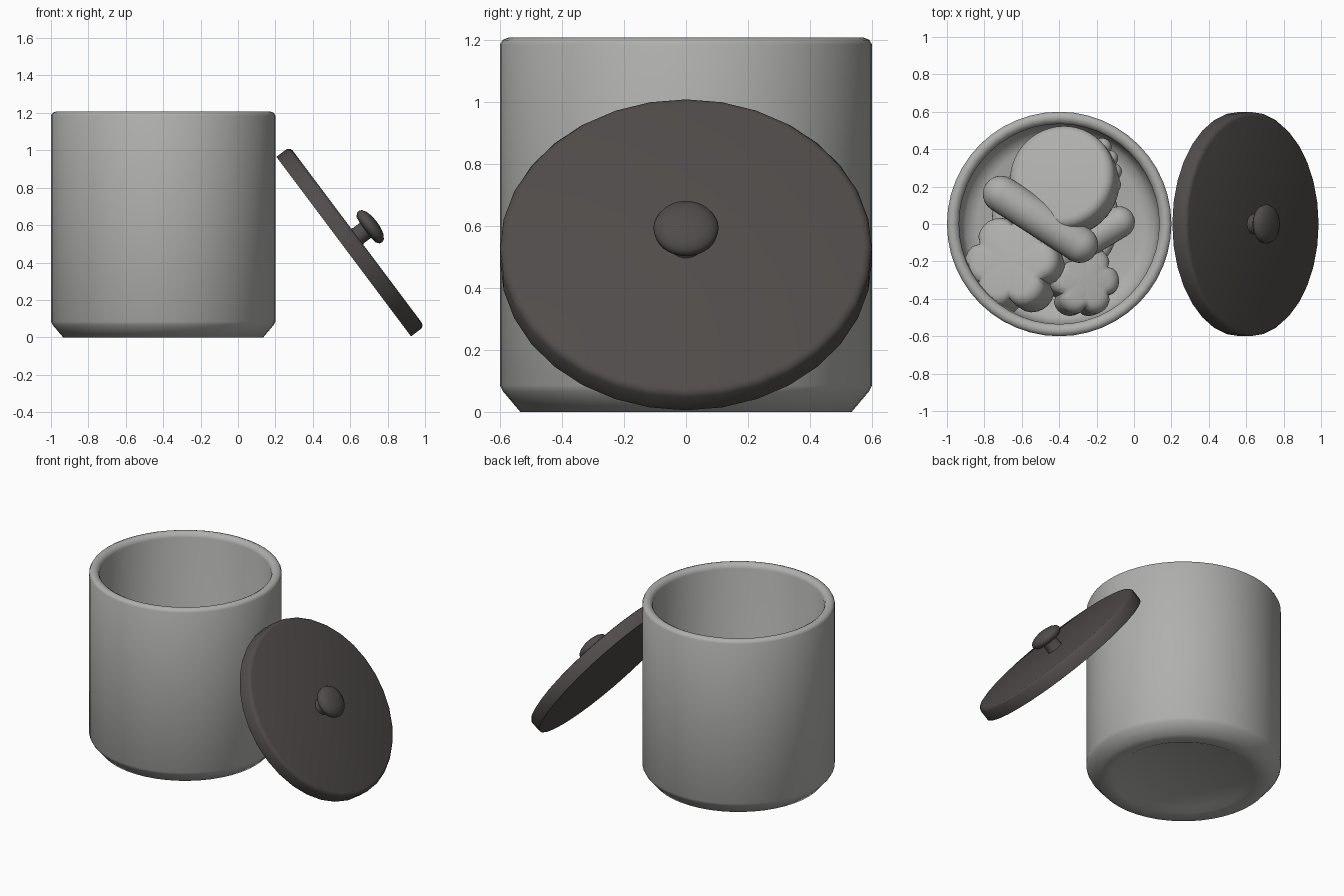
import bpy, bmesh, math
from mathutils import Vector

if "Cube" in bpy.data.objects:
    bpy.data.objects.remove(bpy.data.objects["Cube"])


def material(name, rgb):
    m = bpy.data.materials.new(name)
    m.diffuse_color = (*rgb, 1)
    m.use_nodes = True
    m.node_tree.nodes["Principled BSDF"].inputs["Base Color"].default_value = m.diffuse_color
    return m


GREY = material("stoneware grey", (0.43, 0.43, 0.42))
DARK = material("dark brown", (0.080, 0.072, 0.069))


def finish(name, bm, mat, angle=60):
    bmesh.ops.recalc_face_normals(bm, faces=bm.faces)
    me = bpy.data.meshes.new(name)
    bm.to_mesh(me)
    bm.free()
    ob = bpy.data.objects.new(name, me)
    bpy.context.collection.objects.link(ob)
    me.materials.append(mat)
    bpy.ops.object.select_all(action='DESELECT')
    ob.select_set(True)
    bpy.context.view_layer.objects.active = ob
    bpy.ops.object.shade_smooth_by_angle(angle=math.radians(angle))
    return ob


def lathe(name, profile, mat, segs=32, lobes=0, depth=0.0, angle=60):
    """Turn (radius, z) points round z; lobes scallop the outline."""
    bm = bmesh.new()
    rings = []
    for r, z in profile:
        if r == 0:
            rings.append([bm.verts.new((0, 0, z))] * segs)
            continue
        ring = []
        for i in range(segs):
            a = math.tau * i / segs
            rr = r * (1 - depth + depth * abs(math.cos(a * lobes / 2)) ** 0.6 * 2) if lobes else r
            ring.append(bm.verts.new((rr * math.cos(a), rr * math.sin(a), z)))
        rings.append(ring)
    for lo, hi in zip(rings, rings[1:]):
        for i in range(segs):
            j = (i + 1) % segs
            bm.faces.new(list(dict.fromkeys((lo[i], lo[j], hi[j], hi[i]))))
    return finish(name, bm, mat, angle)


def place(ob, loc, axis=(0, 0, 1)):
    ob.location = loc
    ob.rotation_euler = Vector((0, 0, 1)).rotation_difference(Vector(axis)).to_euler()


# jar: recessed foot, chamfered base, rounded rim, hollow inside
jar = lathe("jar", [(0, .02), (.40, .02), (.44, 0), (.535, 0), (.59, .065), (.60, .085),
                    (.60, 1.185), (.592, 1.20), (.575, 1.207), (.56, 1.205), (.543, 1.195),
                    (.535, 1.175), (.53, .16), (.50, .10), (.44, .08), (0, .08)], GREY, 48)
place(jar, (-.4, 0, 0))

# lid leaning on the jar, with a mushroom knob
tilt, base = (.8, 0, .6), (.565, 0, .485)
lid = lathe("lid", [(0, 0), (.60, 0), (.60, .07), (.59, .085), (.575, .09), (0, .09)],
            DARK, angle=40)
place(lid, base, tilt)
knob = lathe("lid_knob", [(0, .085), (.055, .085), (.05, .10), (.05, .145), (.085, .15), (.102, .165),
                          (.105, .18), (.098, .195), (.075, .21), (.04, .219), (0, .222)], DARK)
place(knob, base, tilt)


# treats inside the jar
def biscuit(name, loc, axis, r, h, lobes=0, depth=0.0):
    b = h * .45
    prof = [(0, -h)]
    prof += [(r - b + b * math.sin(t * math.pi / 8), -h + b - b * math.cos(t * math.pi / 8)) for t in range(5)]
    prof += [(r - b + b * math.cos(t * math.pi / 8), h - b + b * math.sin(t * math.pi / 8)) for t in range(5)]
    prof += [(0, h)]
    place(lathe(name, prof, GREY, 48, lobes, depth), loc, axis)


def finger(name, a, b, r):
    a, b = Vector(a), Vector(b)
    half = (b - a).length / 2
    prof = [(0, -half - r)]
    prof += [(r * math.sin(t * math.pi / 12), -half - r * math.cos(t * math.pi / 12)) for t in range(1, 7)]
    prof += [(p, -z) for p, z in reversed(prof)]
    place(lathe(name, prof, GREY, 24), (a + b) / 2, b - a)


biscuit("round_biscuit", (-.37, .23, .42), (-.2, .25, 1), .285, .12)
for i, (x, y, r) in enumerate([(-.17, .41, .05), (-.13, .35, .045), (-.11, .28, .045), (-.12, .21, .05)]):
    finger(f"biscuit_bump_{i}", (x, y, .40), (x - .05, y - .03, .42), r)
finger("long_biscuit", (-.71, .16, .50), (-.29, -.11, .50), .098)
finger("short_biscuit", (-.40, -.18, .30), (-.08, .01, .34), .085)
biscuit("left_scalloped_biscuit", (-.63, -.22, .32), (-.3, .2, 1), .235, .14, 6, .12)
biscuit("right_scalloped_biscuit", (-.28, -.31, .24), (.2, .1, 1), .17, .13, 6, .12)
biscuit("lower_biscuit", (-.42, .02, .18), (0, 0, 1), .34, .09)
